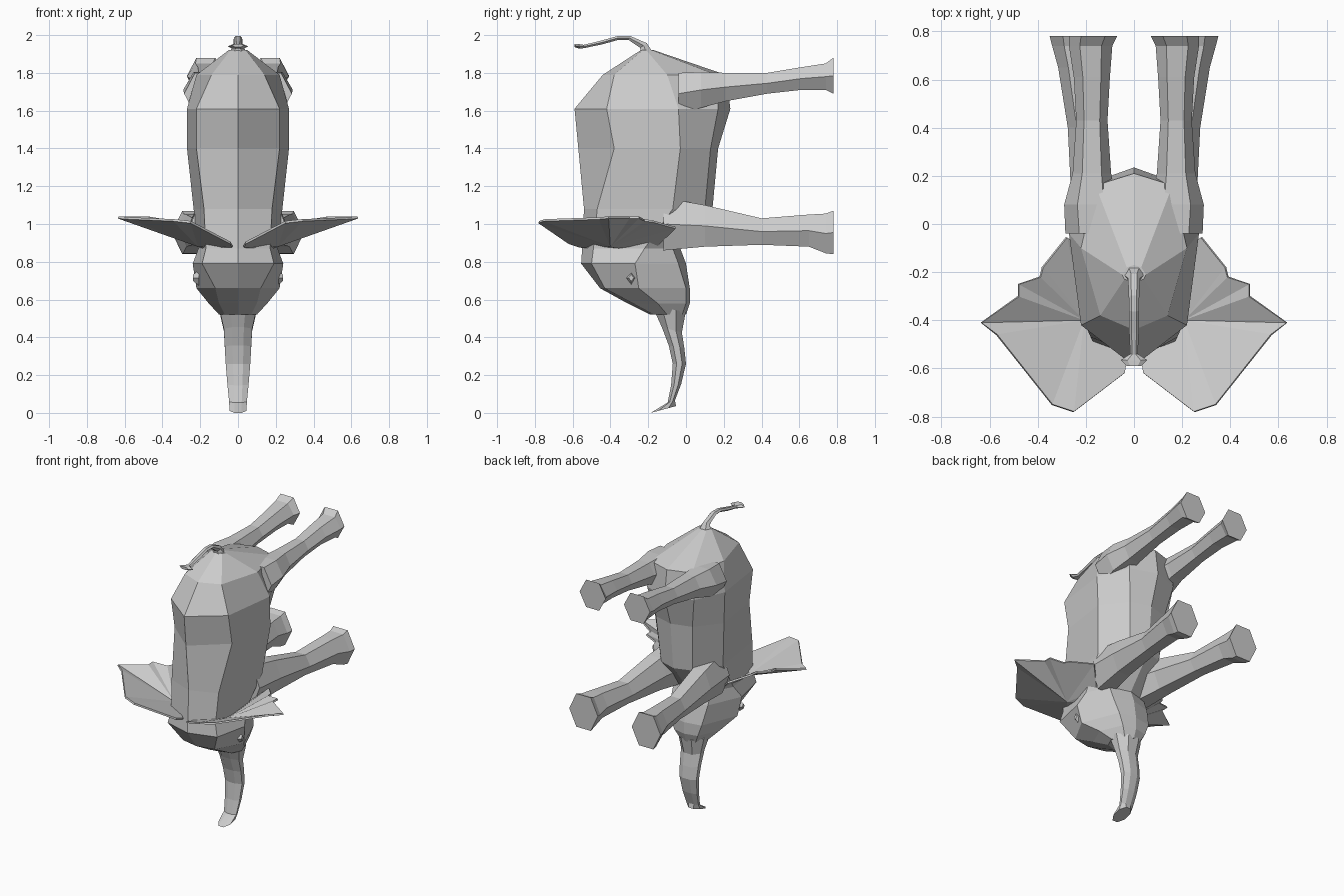
import bpy, bmesh, math
from mathutils import Vector


def skin(name, rings):
    """Join matching rings of points into a closed flat-faced skin."""
    bm = bmesh.new()
    loops = [[bm.verts.new(p) for p in r] for r in rings]
    n = len(loops[0])
    for a, b in zip(loops, loops[1:]):
        for i in range(n):
            j = (i + 1) % n
            bm.faces.new((a[i], a[j], b[j], b[i]))
    bm.faces.new(loops[0])
    bm.faces.new(loops[-1])
    return finish(name, bm)


def finish(name, bm):
    bmesh.ops.recalc_face_normals(bm, faces=bm.faces)
    me = bpy.data.meshes.new(name)
    bm.to_mesh(me)
    bm.free()
    ob = bpy.data.objects.new(name, me)
    bpy.context.collection.objects.link(ob)
    return ob


def tube(name, sections, sides, turn=0.0):
    """sections: x, y, z, half width, half depth, tilt of the depth axis."""
    k = 1 / math.cos(turn)
    rings = []
    for x, y, z, rx, rd, tilt in sections:
        t = math.radians(tilt)
        depth = Vector((0, math.cos(t), math.sin(t)))
        ring = []
        for i in range(sides):
            a = 2 * math.pi * i / sides + turn
            ring.append(Vector((x + rx * k * math.cos(a), y, z)) + depth * rd * k * math.sin(a))
        rings.append(ring)
    return skin(name, rings)


# torso and head: z, back y, three side points (x, y), belly y
profile = [
    (1.92, -.24, .04, -.23, .05, -.21, .03, -.18, -.17),
    (1.79, -.44, .14, -.38, .22, -.10, .16, .16, .21),
    (1.61, -.59, .22, -.42, .27, -.04, .18, .17, .235),
    (1.40, -.57, .22, -.38, .27, -.03, .14, .13, .17),
    (1.08, -.54, .18, -.47, .235, -.07, .12, .10, .14),
    (0.87, -.55, .17, -.49, .21, -.22, .14, -.07, -.03),
    (0.79, -.555, .19, -.50, .24, -.27, .14, -.04, .00),
    (0.66, -.455, .12, -.43, .22, -.25, .12, .00, .02),
    (0.58, -.31, .10, -.28, .155, -.15, .09, .00, .02),
    (0.52, -.19, .07, -.17, .10, -.10, .06, -.02, .00),
]
rings = []
for z, back, x1, y1, x2, y2, x3, y3, belly in profile:
    half = [(x1, y1), (x2, y2), (x3, y3)]
    rings.append([(0, back, z)] + [(x, y, z) for x, y in half] + [(0, belly, z)]
                 + [(-x, y, z) for x, y in reversed(half)])
skin("torso_and_head", rings)

# trunk with flared tip
tube("trunk", [
    (0, -.09, .55, .10, .09, -10),
    (0, -.075, .44, .075, .055, -15),
    (0, -.05, .35, .07, .042, -10),
    (0, -.035, .26, .065, .035, 0),
    (0, -.052, .15, .056, .027, 8),
    (0, -.078, .06, .047, .02, 15),
    (0, -.12, .018, .045, .07, 15),
], 8, math.pi / 8)

# tail with tuft
tube("tail", [
    (0, -.205, 1.90, .05, .04, 0),
    (0, -.225, 1.945, .025, .025, 35),
    (0, -.30, 1.985, .022, .013, 70),
    (0, -.36, 1.985, .02, .012, 105),
    (0, -.45, 1.96, .02, .012, 105),
    (0, -.54, 1.94, .016, .01, 100),
    (0, -.565, 1.94, .055, .014, 95),
    (0, -.59, 1.945, .03, .01, 90),
], 6)

# ear outline: rim then root
ear_rim = [
    (.03, -.56, .88), (.04, -.62, .90), (.25, -.78, 1.01), (.34, -.75, 1.02),
    (.57, -.46, 1.03), (.635, -.41, 1.035), (.48, -.30, 1.035), (.48, -.25, 1.035),
    (.39, -.22, 1.02), (.38, -.18, 1.015), (.28, -.055, .98), (.17, -.16, .88),
    (.17, -.32, .87), (.14, -.48, .875),
]

for side, s in (("right", 1), ("left", -1)):
    # legs: hexagonal, pointing along y
    hind = [(.17, -.04, 1.69, .115, .11), (.18, .08, 1.71, .11, .095),
            (.175, .21, 1.725, .08, .075), (.175, .43, 1.745, .065, .055),
            (.175, .61, 1.77, .075, .06), (.18, .74, 1.78, .09, .07),
            (.17, .78, 1.785, .10, .095)]
    fore = [(.14, -.12, 1.00, .11, .14), (.17, .10, .99, .09, .11),
            (.20, .40, .96, .075, .07), (.23, .65, .965, .085, .085),
            (.24, .74, .95, .10, .105), (.24, .78, .955, .11, .115)]
    for name, secs in (("hind_leg", hind), ("front_leg", fore)):
        tube(f"{name}_{side}", [(s * x, y, z, rx, rz / .866, 90) for x, y, z, rx, rz in secs], 6)

    # ear
    bm = bmesh.new()
    hub = bm.verts.new((s * .21, -.40, .885))
    rim = [bm.verts.new((s * x, y, z)) for x, y, z in ear_rim]
    for a, b in zip(rim, rim[1:] + rim[:1]):
        bm.faces.new((hub, a, b))
    ear = finish(f"ear_{side}", bm)
    mod = ear.modifiers.new("thickness", 'SOLIDIFY')
    mod.thickness = .012
    mod.offset = 0

    # eye
    bpy.ops.mesh.primitive_cone_add(vertices=4, radius1=.045, radius2=.02, depth=.03,
                                    location=(s * .222, -.29, .715),
                                    rotation=(0, s * math.pi / 2, 0))
    eye = bpy.context.object
    eye.name = f"eye_{side}"
    eye.scale = (.9, .7, 1)
